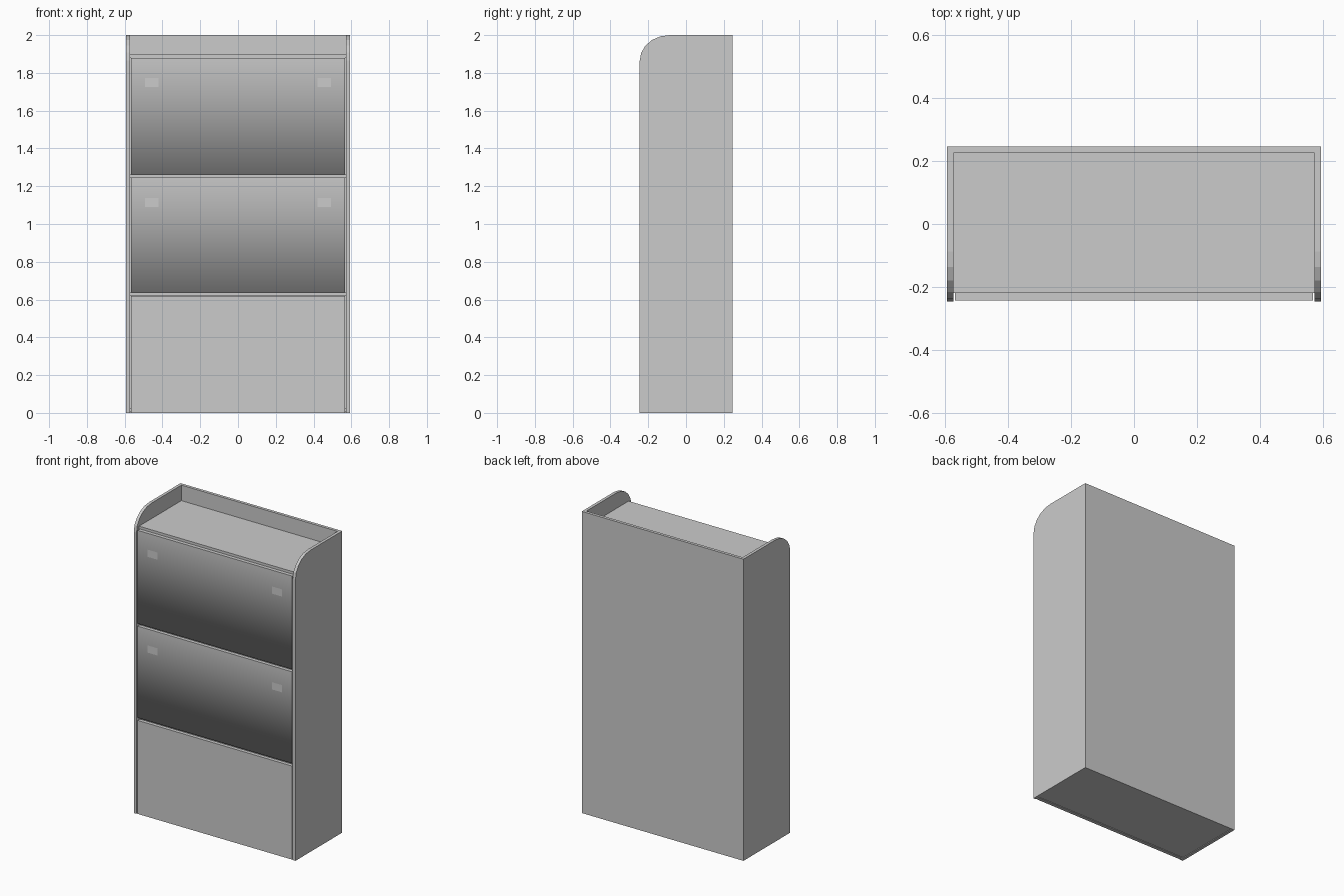
import bpy
import bmesh
from math import sin, cos, pi

cube = bpy.data.objects.get("Cube")
if cube:
    bpy.data.objects.remove(cube, do_unlink=True)

grey = bpy.data.materials.new("light_grey")
grey.use_nodes = True
COLOUR = (0.6, 0.6, 0.6, 1)
grey.diffuse_color = COLOUR
grey.node_tree.nodes["Principled BSDF"].inputs["Base Color"].default_value = COLOUR

HALF_W, HALF_D, HEIGHT = 0.593, 0.245, 2.0
INNER = 0.573        # inside face of the side panels
DOOR = 0.567         # half width of the fronts
BACK = 0.225         # inside face of the back panel
SHELF_FRONT = -0.218
FRONT = -0.242


def extrude_x(name, profile, x0, x1, soft_edge=None):
    """Extrude a (y, z) outline along x; soft_edge is the (y, z) corner shaded smooth."""
    bm = bmesh.new()
    face = bm.faces.new([bm.verts.new((x0, y, z)) for y, z in profile])
    out = bmesh.ops.extrude_face_region(bm, geom=[face])
    moved = [v for v in out["geom"] if isinstance(v, bmesh.types.BMVert)]
    bmesh.ops.translate(bm, verts=moved, vec=(x1 - x0, 0, 0))
    bmesh.ops.recalc_face_normals(bm, faces=bm.faces[:])
    if soft_edge:
        for f in bm.faces:
            f.smooth = True
        for e in bm.edges:
            e.smooth = all(abs(v.co.y - soft_edge[0]) + abs(v.co.z - soft_edge[1]) < 1e-4
                           for v in e.verts)
    return finish(name, bm)


def finish(name, bm):
    mesh = bpy.data.meshes.new(name)
    bm.to_mesh(mesh)
    bm.free()
    mesh.materials.append(grey)
    obj = bpy.data.objects.new(name, mesh)
    bpy.context.collection.objects.link(obj)
    return obj


def rect(y0, y1, z0, z1):
    return [(y0, z0), (y1, z0), (y1, z1), (y0, z1)]


# Side panels with a rounded upper front corner
STEPS, RY, RZ = 5, 0.158, 0.135
outline = [(-HALF_D, 0), (HALF_D, 0), (HALF_D, HEIGHT)]
for i in range(STEPS + 1):
    a = pi / 2 * i / STEPS
    outline.append((-HALF_D + RY - RY * sin(a), HEIGHT - RZ + RZ * cos(a)))
for side, s in (("left", 1), ("right", -1)):
    extrude_x(side + "_side_panel", outline, s * INNER, s * HALF_W)

# Back panel, base and shelves
extrude_x("back_panel", rect(BACK, HALF_D, 0, HEIGHT), -INNER, INNER)
extrude_x("base_board", rect(SHELF_FRONT, BACK, 0.004, 0.024), -INNER, INNER)
for name, top in (("lower_shelf", 0.64), ("middle_shelf", 1.265), ("top_shelf", 1.897)):
    extrude_x(name, rect(SHELF_FRONT, BACK, top - 0.019, top), -INNER, INNER)

# Fixed lower front
extrude_x("lower_front", rect(FRONT, SHELF_FRONT, 0, 0.62), -DOOR, DOOR)

# Flap doors with softened lower edge, each with two flat grips
for name, z0, z1 in (("lower_door", 0.638, 1.245), ("upper_door", 1.262, 1.88)):
    extrude_x(name, rect(FRONT, SHELF_FRONT, z0, z1), -DOOR, DOOR, soft_edge=(FRONT, z0))
    for side, s in (("left", 1), ("right", -1)):
        bm = bmesh.new()
        y, top = FRONT - 0.0015, z1 - 0.107
        corners = [(-0.036, -0.048), (0.036, -0.048), (0.036, 0), (-0.036, 0)]
        bm.faces.new([bm.verts.new((s * 0.456 + dx, y, top + dz)) for dx, dz in corners])
        finish(name + "_" + side + "_grip", bm)
